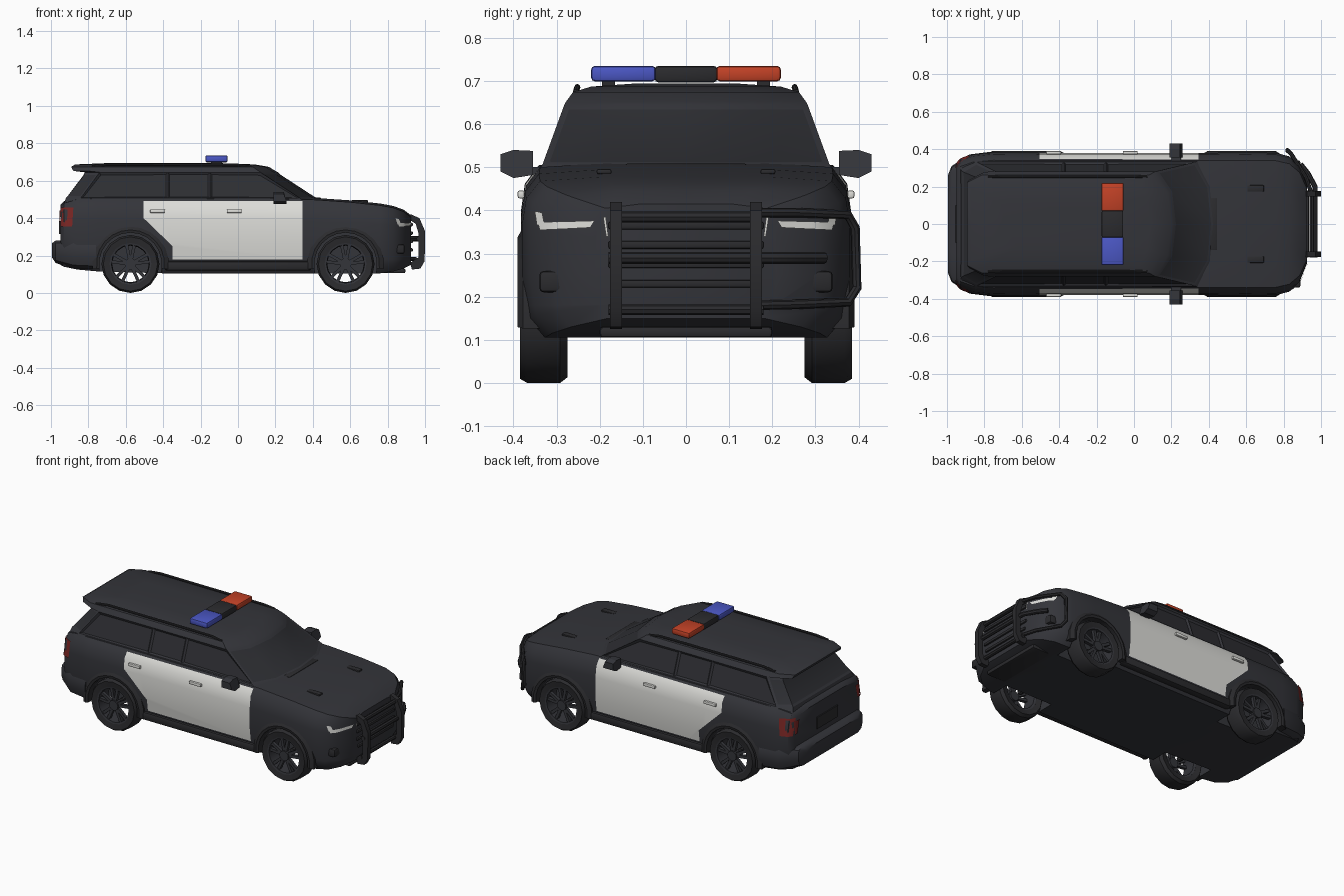
import bpy, bmesh, math
from mathutils import Vector
from mathutils.bvhtree import BVHTree

if "Cube" in bpy.data.objects:
    bpy.data.objects.remove(bpy.data.objects["Cube"])


def material(name, rgb):
    m = bpy.data.materials.new(name)
    m.use_nodes = True
    m.diffuse_color = (*rgb, 1)
    bsdf = next(n for n in m.node_tree.nodes if n.type == 'BSDF_PRINCIPLED')
    bsdf.inputs["Base Color"].default_value = (*rgb, 1)
    return m


PAINT = material("charcoal paint", (.034, .035, .042))
GLASS = material("dark glass", (.026, .027, .032))
RUBBER = material("black rubber", (.024, .024, .027))
WHITE = material("white paint", (.72, .72, .69))
RED = material("red lamp", (.55, .055, .02))
BLUE = material("blue lamp", (.07, .095, .55))
TAIL = material("tail lamp red", (.2, .02, .018))


def finish(name, bm, mats, angle=35):
    bmesh.ops.recalc_face_normals(bm, faces=bm.faces)
    me = bpy.data.meshes.new(name)
    bm.to_mesh(me)
    bm.free()
    ob = bpy.data.objects.new(name, me)
    bpy.context.collection.objects.link(ob)
    for m in mats:
        me.materials.append(m)
    bpy.ops.object.select_all(action='DESELECT')
    ob.select_set(True)
    bpy.context.view_layer.objects.active = ob
    if angle:
        bpy.ops.object.shade_smooth_by_angle(angle=math.radians(angle))
    return ob


def loft(rings, capped=True, closed=False):
    bm = bmesh.new()
    rows = [[bm.verts.new(p) for p in ring] for ring in rings]
    n = len(rows[0])
    pairs = list(zip(rows, rows[1:])) + ([(rows[-1], rows[0])] if closed else [])
    for a, b in pairs:
        for i in range(n):
            bm.faces.new((a[i], a[(i + 1) % n], b[(i + 1) % n], b[i]))
    if capped:
        bm.faces.new(rows[0])
        bm.faces.new(rows[-1])
    bmesh.ops.recalc_face_normals(bm, faces=bm.faces)
    return bm


def box(name, center, size, mat, bevel=0.0):
    bm = bmesh.new()
    bmesh.ops.create_cube(bm, size=1)
    for v in bm.verts:
        v.co = Vector(center) + Vector([a * b for a, b in zip(v.co, size)])
    if bevel:
        bmesh.ops.bevel(bm, geom=bm.edges[:], offset=bevel, segments=2, affect='EDGES', profile=.5)
    return finish(name, bm, [mat])


def tube(name, pts, radius, mat):
    cu = bpy.data.curves.new(name, 'CURVE')
    cu.dimensions = '3D'
    cu.bevel_depth, cu.bevel_resolution, cu.use_fill_caps = radius, 2, True
    sp = cu.splines.new('POLY')
    sp.points.add(len(pts) - 1)
    for p, co in zip(sp.points, pts):
        p.co = (*co, 1)
        p.radius = 1
    cu.materials.append(mat)
    ob = bpy.data.objects.new(name, cu)
    bpy.context.collection.objects.link(ob)
    bpy.ops.object.select_all(action='DESELECT')
    ob.select_set(True)
    bpy.context.view_layer.objects.active = ob
    bpy.ops.object.convert(target='MESH')
    bpy.ops.object.shade_smooth_by_angle(angle=math.radians(40))


def mirrored(half):
    return half + [(x, -y, z) for x, y, z in reversed(half[1:-1])]


def section(x, w, zb, zs, crown=.01):
    outline = [(0, 0), (.86, 0), (.96, .12), (1, .4), (1, .72), (.975, .89), (.89, 1)]
    half = [(x, w * a, zb + (zs - zb) * f) for a, f in outline]
    return mirrored(half + [(x, w * .5, zs + crown), (x, 0, zs + crown)])


# Main body: lofted along its length, then cut along the door panel borders
stations = [(-.95, .315, .15, .46), (-.93, .345, .14, .48), (-.86, .372, .125, .5),
            (-.75, .383, .115, .505), (-.4, .38, .105, .505), (.38, .38, .105, .5),
            (.6, .383, .105, .485), (.76, .38, .105, .468), (.83, .362, .115, .455),
            (.885, .31, .13, .435), (.925, .21, .15, .405)]
bm = loft([section(*s) for s in stations])
surface = BVHTree.FromBMesh(bm)
slant = Vector((.15, 0, .155))
corner = Vector((-.505, 0, .40))
for co, no in [((-.505, 0, 0), (1, 0, 0)), ((-.35, 0, 0), (1, 0, 0)), ((.345, 0, 0), (1, 0, 0)),
               ((0, 0, .18), (0, 0, 1)), ((0, 0, .492), (0, 0, 1)), (corner, slant)]:
    bmesh.ops.bisect_plane(bm, geom=bm.verts[:] + bm.edges[:] + bm.faces[:],
                           plane_co=co, plane_no=no)
for f in bm.faces:
    c = f.calc_center_median()
    inside = -.505 < c.x < .345 and .18 < c.z < .492 and abs(f.normal.y) > .2
    f.material_index = int(inside and (c.x > -.35 or (c - corner).dot(slant) > 0))
body = finish("body", bm, [PAINT, WHITE])

# Cabin: stacked outlines with inset glass
levels = [(.46, .46, .38, .36, -.935), (.508, .425, .33, .332, -.92), (.645, .215, .12, .282, -.82),
          (.652, .2, .11, .278, -.88), (.674, .165, .08, .262, -.892), (.687, .09, .03, .22, -.87),
          (.694, -.1, -.14, .12, -.7)]
rings = [mirrored([(xf, 0, z), (xf - .02, w * .6, z), (xa, w, z), (-.15, w, z), (-.375, w, z),
                   (xr + .08, w, z), (xr, w * .85, z), (xr, 0, z)]) for z, xf, xa, w, xr in levels]
bm = loft(rings)
panes = [f for f in bm.faces if .57 < f.calc_center_median().z < .585 and len(f.verts) == 4]
side = [f for f in panes if abs(f.normal.y) > .75]
front = [f for f in panes if f not in side and f.normal.x > 0]
rear = [f for f in panes if f not in side and f.normal.x < 0]
bmesh.ops.inset_individual(bm, faces=side, thickness=.014, depth=-.01)
for group in (front, rear):
    bmesh.ops.inset_region(bm, faces=group, thickness=.014, depth=-.004, use_even_offset=True)
for f in panes:
    f.material_index = 1
finish("cabin", bm, [PAINT, GLASS], 30)

# Rear bumper
finish("rear_bumper", loft([section(*s, 0) for s in [
    (-.995, .26, .19, .265), (-.975, .31, .16, .28), (-.88, .372, .13, .285), (-.76, .387, .125, .28)]]), [PAINT])


def spin(profile, x, z, sides):
    return [[(x + r * math.cos(t), y, z + r * math.sin(t)) for r, y in profile]
            for t in (2 * math.pi * i / sides for i in range(sides))]


# Wheels, arches and wheel well cutters
R = .155
for end, x in (("front", .575), ("rear", -.575)):
    for hand, s in (("left", 1), ("right", -1)):
        tag = f"{end}_{hand}"
        tire = [(.11, .285), (.142, .275), (R, .292), (R, .368), (.145, .385), (.112, .38)]
        rim = [(.098, .29), (.112, .285), (.112, .38), (.102, .378)]
        for part, prof, mat in (("tire", tire, RUBBER), ("rim", rim, PAINT)):
            finish(f"{part}_{tag}", loft(spin([(r, s * y) for r, y in prof], x, R, 16), False, True), [mat])
        hub = bmesh.new()
        for k in range(10):
            t = 2 * math.pi * (k // 2) / 5 + (.2 if k % 2 else -.2) + math.pi / 2
            d, n = Vector((math.cos(t), 0, math.sin(t))), Vector((-math.sin(t), 0, math.cos(t)))
            made = bmesh.ops.create_cube(hub, size=1)["verts"]
            for v in made:
                v.co = Vector((x, s * .362, R)) + d * (.065 + v.co.x * .085) + n * v.co.y * .017 \
                    + Vector((0, v.co.z * .02, 0))
        made = bmesh.ops.create_cone(hub, cap_ends=True, segments=12, radius1=.03, radius2=.03, depth=.04)["verts"]
        for v in made:
            v.co = Vector((x + v.co.x, s * .36 + v.co.z, R + v.co.y))
        finish(f"spokes_{tag}", hub, [PAINT])
        # Arch flare
        arch = []
        for i in range(13):
            t = math.radians(-8 + 196 * i / 12)
            arch.append([(x + r * math.cos(t), s * y, R + r * math.sin(t))
                         for r, y in ((.167, .34), (.167, .388), (.182, .391), (.205, .378), (.205, .34))])
        finish(f"arch_{tag}", loft(arch), [RUBBER])
        cutter = finish(f"well_cutter_{tag}", loft(
            [[(x + .17 * math.cos(math.pi * i / 10), s * y, R - .002 + .17 * math.sin(math.pi * i / 10))
              for i in range(20)] for y in (.22, .5)]), [], 0)
        cutter.hide_render = True
        cutter.hide_set(True)
        for target in (body, bpy.data.objects["rear_bumper"]):
            if target is body or end == "rear":
                mod = target.modifiers.new("wheel well", 'BOOLEAN')
                mod.operation, mod.object, mod.solver = 'DIFFERENCE', cutter, 'EXACT'
    tube(f"{end}_axle", [(x, -.3, R), (x, .3, R)], .015, RUBBER)


# Thin plates laid on the body surface; corners are given in the projection plane
def plate(name, corners, axis, sign, mat, steps=5):
    bm = bmesh.new()
    a, b, c, d = (Vector(p) for p in corners)
    grid = []
    for i in range(steps + 1):
        u = i / steps
        row = []
        for p in (a.lerp(b, u), d.lerp(c, u)):
            start = Vector((2 * sign, p.x, p.y)) if axis == 'x' else Vector((p.x, 2 * sign, p.y))
            ray = Vector((-sign, 0, 0)) if axis == 'x' else Vector((0, -sign, 0))
            hit, normal = surface.ray_cast(start, ray)[:2]
            row.append(bm.verts.new(hit + normal * .005 if hit else start * .45))
        grid.append(row)
    for p, q in zip(grid, grid[1:]):
        bm.faces.new((p[0], q[0], q[1], p[1]))
    finish(name, bm, [mat])


for hand, s in (("left", 1), ("right", -1)):
    # Headlights and tail lights
    plate(f"headlight_strip_{hand}", [(s * .34, .372), (s * .21, .376), (s * .22, .36), (s * .335, .354)], 'x', 1, WHITE)
    plate(f"headlight_corner_{hand}", [(s * .347, .398), (s * .33, .394), (s * .325, .37), (s * .342, .365)], 'x', 1, WHITE)
    plate(f"headlight_inner_{hand}", [(s * .192, .385), (s * .185, .34), (s * .18, .34), (s * .186, .385)], 'x', 1, WHITE)
    plate(f"tail_light_{hand}", [(-.945, .455), (-.878, .455), (-.885, .355), (-.945, .355)], 'y', s, TAIL)
    plate(f"tail_light_back_{hand}", [(s * .27, .44), (s * .312, .44), (s * .312, .36), (s * .29, .36)], 'x', -1, TAIL)
    # Mirrors, handles, sills and trim
    bm = loft([[(.19 + dx, s * y, z) for dx, z in ((0, lo), (.07, lo), (.055, hi), (0, hi))]
               for y, lo, hi in ((.355, .482, .538), (.4, .475, .54), (.43, .49, .53))])
    finish(f"mirror_{hand}", bm, [PAINT], 20)
    box(f"mirror_arm_{hand}", (.225, s * .345, .492), (.05, .06, .018), PAINT)
    for n, x in (("front", -.02), ("rear", -.43)):
        box(f"{n}_handle_{hand}", (x, s * .382, .437), (.08, .016, .018), WHITE, .004)
    box(f"sill_{hand}", (0, s * .355, .145), (.78, .05, .05), RUBBER, .012)
    tube(f"roof_rail_{hand}", [(-.78, s * .255, .676), (-.7, s * .252, .686), (0, s * .252, .684),
                               (.07, s * .255, .674)], .007, RUBBER)
    box(f"hood_vent_{hand}", (.65, s * .19, .49), (.09, .035, .012), RUBBER, .005)
    box(f"bumper_intake_{hand}", (.85, s * .29, .235), (.08, .1, .05), RUBBER, .01)
    box(f"light_mount_{hand}", (-.115, s * .18, .69), (.06, .03, .03), RUBBER)
    # Push bar post
    post = [(.93, .125), (.975, .13), (.998, .17), (1, .33), (.97, .4), (.925, .42),
            (.905, .4), (.95, .37), (.965, .32), (.965, .19), (.92, .16)]
    finish(f"push_bar_post_{hand}", loft([[(x, s * .162 + d, z) for x, z in post] for d in (-.014, .014)]), [RUBBER])

# Grille, lower lip and cowl
for i in range(4):
    box(f"grille_bar_{i}", (.925, 0, .23 + i * .045), (.02, .36 - .02 * (i == 0), .018), RUBBER, .005)
box("front_lip", (.83, 0, .118), (.13, .4, .025), RUBBER, .008)
box("wiper_cowl", (.42, 0, .502), (.05, .28, .014), RUBBER, .005)
box("licence_recess", (-.953, 0, .35), (.008, .2, .07), RUBBER)

# Push bar rails and the side loop
tube("push_bar_top", [(.95, -.17, .385), (.95, .17, .385)], .013, RUBBER)
tube("push_bar_middle", [(.968, -.18, .29), (.968, .2, .29), (.93, .27, .29), (.89, .32, .29)], .014, RUBBER)
tube("push_bar_bottom", [(.95, -.18, .17), (.95, .18, .17)], .012, RUBBER)
tube("push_bar_loop", [(.95, .16, .395), (.92, .25, .395), (.84, .375, .39), (.82, .392, .36),
                       (.82, .396, .22), (.84, .375, .187), (.92, .25, .182), (.95, .16, .18)], .011, RUBBER)

# Roof light bar
box("light_bar_center", (-.115, 0, .716), (.115, .145, .038), RUBBER, .008)
box("light_bar_red", (-.115, .145, .717), (.12, .15, .036), RED, .009)
box("light_bar_blue", (-.115, -.145, .717), (.12, .15, .036), BLUE, .009)
